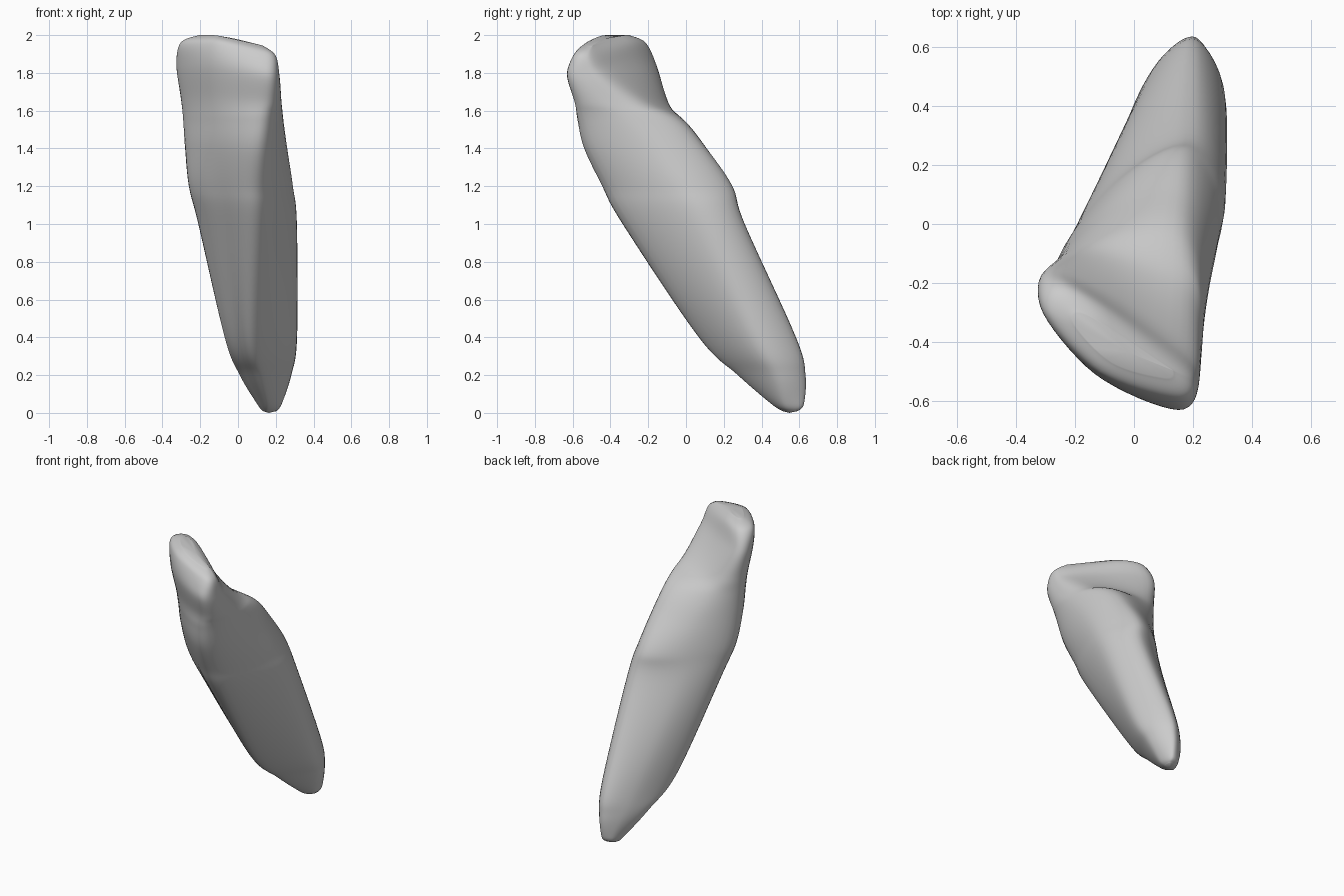
import bpy
import bmesh
from mathutils import Vector

default = bpy.data.objects.get("Cube")
if default:
    bpy.data.objects.remove(default, do_unlink=True)

AROUND_STEPS = 8
HEIGHT_STEPS = 8

# Key cross-sections from root tip to biting edge:
# height, then x/y of left edge, front edge, right side, back ridge, back-left
SECTIONS = [
    (.01, .13, .54, .16, .51, .2, .54, .2, .59, .15, .58),
    (.05, .1, .52, .16, .45, .23, .52, .21, .62, .14, .6),
    (.2, .01, .41, .13, .28, .28, .47, .21, .63, .09, .56),
    (.4, -.07, .22, .1, .08, .31, .36, .21, .58, .04, .46),
    (1, -.21, -.07, .12, -.32, .31, .08, .2, .31, -.07, .17),
    (1.2, -.26, -.14, .12, -.43, .29, -.03, .18, .24, -.06, .13),
    (1.4, -.28, -.18, .13, -.53, .26, -.17, .17, .1, -.1, .03),
    (1.55, -.29, -.2, .14, -.57, .24, -.3, .16, -.03, -.15, -.05),
    (1.66, -.3, -.22, .15, -.59, .23, -.42, .16, -.21, -.19, -.1),
    (1.84, -.32, -.26, .15, -.63, .22, -.52, .15, -.38, -.24, -.16),
    (1.96, -.3, -.3, .14, -.59, .2, -.54, .13, -.45, -.21, -.22),
    (2, -.2, -.34, .1, -.52, .13, -.5, .09, -.47, -.16, -.31),
]


def spline(a, b, c, d, t):
    """Smooth curve from b to c."""
    return (b * 2 + (c - a) * t + (a * 2 - b * 5 + c * 4 - d) * t ** 2
            + (b * 3 - a - c * 3 + d) * t ** 3) / 2


def ring(section):
    """Smooth closed outline through one key section."""
    z = section[0]
    left, front, right, back, back_left = [
        Vector((section[i], section[i + 1], z)) for i in range(1, len(section), 2)]
    # The front face bows outward between its two edges
    across = front - left
    bow = (left + front) / 2 + Vector((across.y, -across.x, 0)) * .13
    pts = [left, bow, front, right, back, back_left]
    n = len(pts)
    return [spline(pts[i - 1], pts[i], pts[(i + 1) % n], pts[(i + 2) % n], s / AROUND_STEPS)
            for i in range(n) for s in range(AROUND_STEPS)]


def loft(keys):
    """Fill in smooth rings between the key rings."""
    last = len(keys) - 1
    rings = []
    for i in range(last):
        four = [keys[max(0, min(last, i + k))] for k in (-1, 0, 1, 2)]
        for s in range(HEIGHT_STEPS):
            rings.append([spline(*p, s / HEIGHT_STEPS) for p in zip(*four)])
    rings.append(keys[-1])
    return rings


# Tooth body: crown and root in one skin
rings = loft([ring(s) for s in SECTIONS])
bm = bmesh.new()
rows = [[bm.verts.new(p) for p in r] for r in rings]
for low, high in zip(rows, rows[1:]):
    for i in range(len(low)):
        bm.faces.new((low[i - 1], low[i], high[i], high[i - 1]))

# Rounded ends: each closes on a slightly domed centre
for row, dome in ((rows[0], -.01), (rows[-1], .004)):
    centre = sum((v.co for v in row), Vector()) / len(row)
    tip = bm.verts.new(centre + Vector((0, 0, dome)))
    for i in range(len(row)):
        bm.faces.new((row[i - 1], row[i], tip))

# Biting edge slopes down toward one end
for v in bm.verts:
    weight = max(0, min(1, (v.co.z - 1.6) / .3))
    v.co.z -= max(0, v.co.x + .12) * .22 * weight

bmesh.ops.recalc_face_normals(bm, faces=bm.faces)
for face in bm.faces:
    face.smooth = True
mesh = bpy.data.meshes.new("tooth")
bm.to_mesh(mesh)
bm.free()
tooth = bpy.data.objects.new("tooth", mesh)
bpy.context.collection.objects.link(tooth)

# Plain pale grey
grey = bpy.data.materials.new("pale_grey")
grey.use_nodes = True
colour = (.6, .6, .6, 1)
grey.diffuse_color = colour
grey.node_tree.nodes["Principled BSDF"].inputs["Base Color"].default_value = colour
mesh.materials.append(grey)
